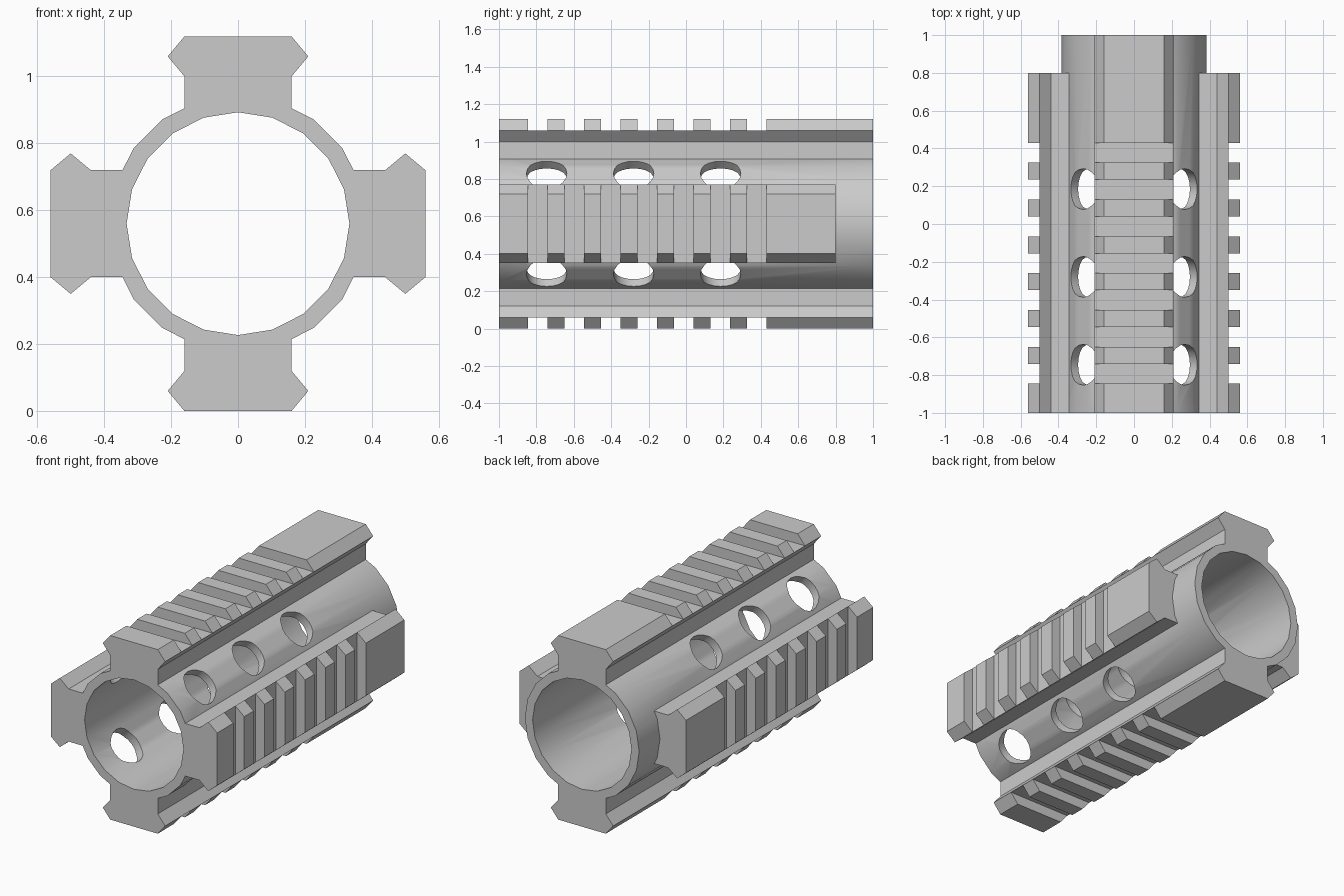
import bpy, bmesh, math
from mathutils import Matrix

cube = bpy.data.objects.get("Cube")
if cube:
    bpy.data.objects.remove(cube, do_unlink=True)

AXIS_Z = 0.56            # height of the bore axis
INNER, OUTER, SIDES = 0.333, 0.385, 20
STEP = 2 * math.pi / SIDES

metal = bpy.data.materials.new("grey metal")
metal.use_nodes = True
GREY = (0.6, 0.6, 0.6, 1)
metal.diffuse_color = GREY
metal.node_tree.nodes["Principled BSDF"].inputs["Base Color"].default_value = GREY


def finish(bm, name):
    bmesh.ops.remove_doubles(bm, verts=bm.verts, dist=1e-5)
    bmesh.ops.recalc_face_normals(bm, faces=bm.faces)
    mesh = bpy.data.meshes.new(name)
    bm.to_mesh(mesh)
    bm.free()
    mesh.materials.append(metal)
    obj = bpy.data.objects.new(name, mesh)
    obj.location.z = AXIS_Z
    bpy.context.collection.objects.link(obj)
    return obj


def on_circle(radius, k):
    return radius * math.sin(k * STEP), radius * math.cos(k * STEP)


def skin(bm, rings):
    """Join successive closed rings of vertices with quads."""
    for a, b in zip(rings, rings[1:]):
        for i in range(len(a)):
            j = (i + 1) % len(a)
            bm.faces.new((a[i], a[j], b[j], b[i]))


# Barrel: a tube along y
bm = bmesh.new()
rings = []
for radius, y in ((INNER, -1), (OUTER, -1), (OUTER, 1), (INNER, 1), (INNER, -1)):
    ring = []
    for k in range(SIDES):
        x, z = on_circle(radius, k)
        ring.append(bm.verts.new((x, y, z)))
    rings.append(ring)
skin(bm, rings)
barrel = finish(bm, "barrel")

# Vent holes: three along each diagonal
bm = bmesh.new()
for quarter in range(4):
    turn = Matrix.Rotation(math.radians(45 + 90 * quarter), 4, 'Y')
    for y in (-0.745, -0.28, 0.185):
        place = Matrix.Translation((0, y, 0)) @ turn @ Matrix.Translation((0, 0, 0.4))
        bmesh.ops.create_cone(bm, cap_ends=True, segments=20, radius1=0.108,
                              radius2=0.108, depth=0.3, matrix=place)
cutter = finish(bm, "vent_cutter")
cutter.hide_render = True

cut = barrel.modifiers.new("vents", 'BOOLEAN')
cut.operation = 'DIFFERENCE'
cut.solver = 'EXACT'
cut.object = cutter
bpy.ops.object.select_all(action='DESELECT')
bpy.context.view_layer.objects.active = barrel
barrel.select_set(True)
bpy.ops.object.modifier_apply(modifier=cut.name)
bpy.data.objects.remove(cutter, do_unlink=True)
bpy.ops.object.shade_smooth_by_angle(angle=math.radians(30))


# Rail section: flared head on a neck that sits on the barrel
def section(tooth):
    top = (0.16, 0.56) if tooth else (0.21, 0.5)
    right = [(0.16, 0.345), (0.16, 0.44), (0.21, 0.5), top]
    left = [(-x, z) for x, z in reversed(right)]
    seat = [on_circle(OUTER, k) for k in (-1, 0, 1)]
    return right + left + seat


def make_rail(name, angle, end):
    stations = [(-1, True)]
    for i in range(7):
        start = -0.845 + 0.195 * i
        stop = start + 0.105
        stations += [(start, True), (start, False), (stop, False), (stop, True)]
    stations.append((end, True))
    bm = bmesh.new()
    rings = [[bm.verts.new((x, y, z)) for x, z in section(tooth)]
             for y, tooth in stations]
    skin(bm, rings)
    bm.faces.new(rings[0])
    bm.faces.new(rings[-1])
    rail = finish(bm, name)
    rail.rotation_euler.y = math.radians(angle)


make_rail("top_rail", 0, 1)
make_rail("left_rail", 90, 0.8)
make_rail("bottom_rail", 180, 1)
make_rail("right_rail", 270, 0.8)
